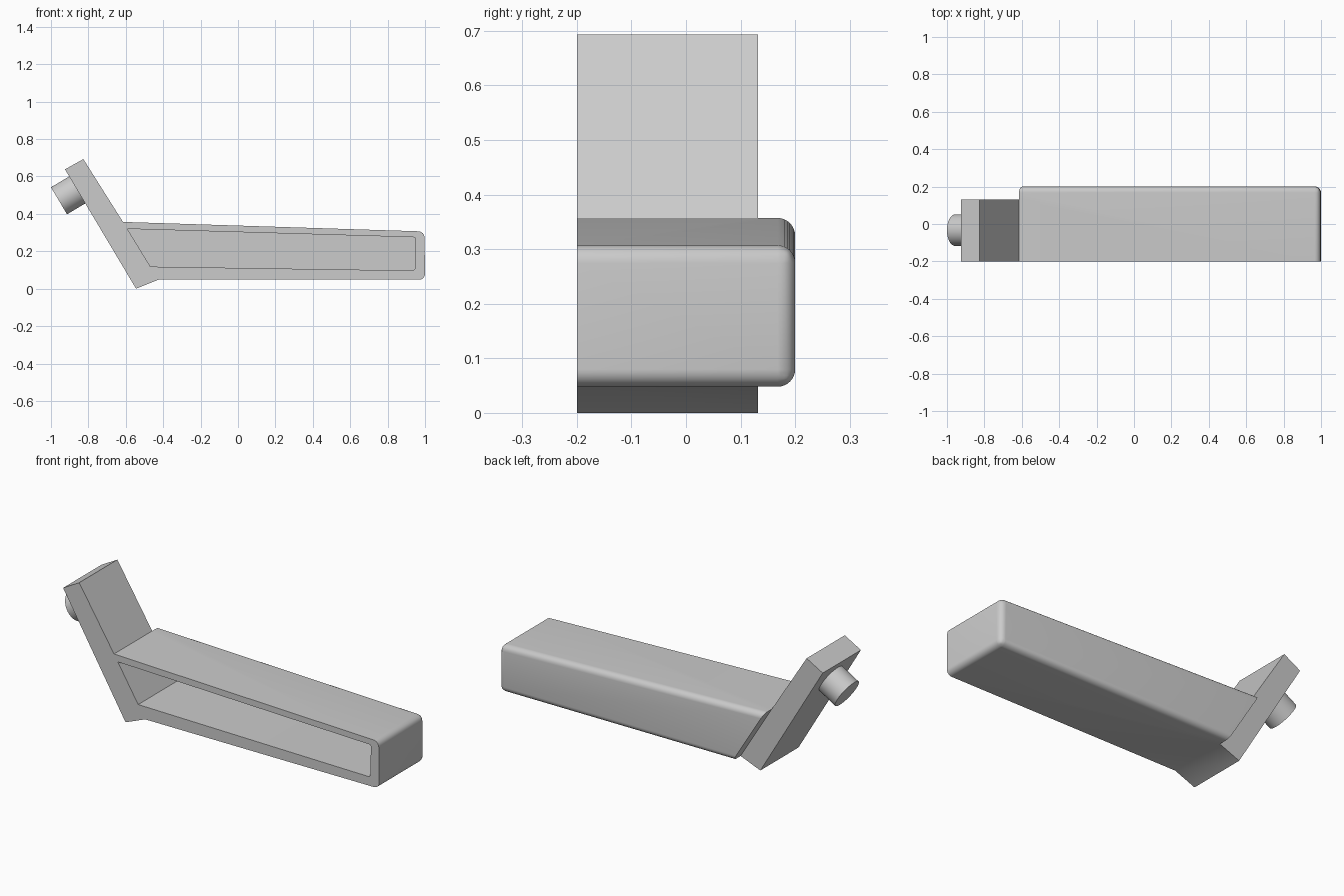
import bpy, bmesh, math
from mathutils import Vector

if "Cube" in bpy.data.objects:
    bpy.data.objects.remove(bpy.data.objects["Cube"])

grey = bpy.data.materials.new("light grey")
grey.diffuse_color = (0.6, 0.6, 0.6, 1)
grey.use_nodes = True
grey.node_tree.nodes["Principled BSDF"].inputs["Base Color"].default_value = grey.diffuse_color


def finish(name, bm, helper=False):
    bmesh.ops.recalc_face_normals(bm, faces=bm.faces)
    me = bpy.data.meshes.new(name)
    bm.to_mesh(me)
    bm.free()
    me.materials.append(grey)
    ob = bpy.data.objects.new(name, me)
    bpy.context.collection.objects.link(ob)
    ob.hide_render = helper
    if helper:
        ob.hide_set(True)
    return ob


def prism(profile, y0, y1):
    """Extrude an x-z outline from y0 to y1."""
    bm = bmesh.new()
    face = bm.faces.new([bm.verts.new((x, y0, z)) for x, z in profile])
    res = bmesh.ops.extrude_face_region(bm, geom=[face])
    for v in res["geom"]:
        if isinstance(v, bmesh.types.BMVert):
            v.co.y = y1
    return bm


def round_edges(bm, rule, radius):
    edges = [e for e in bm.edges if rule(e.verts[0].co, e.verts[1].co)]
    bmesh.ops.bevel(bm, geom=edges, offset=radius, segments=8, profile=0.5,
                    affect='EDGES', clamp_overlap=True)


def rod(name, start, end, radius, helper):
    bm = bmesh.new()
    bmesh.ops.create_cone(bm, cap_ends=True, segments=64, radius1=radius,
                          radius2=radius, depth=(end - start).length)
    rot = (end - start).to_track_quat('Z', 'Y')
    for v in bm.verts:
        v.co = rot @ v.co + (start + end) / 2
    return finish(name, bm, helper)


# Slanted mounting plate
bracket = finish("bracket", prism([(-0.925, 0.638), (-0.827, 0.693), (-0.615, 0.357),
                                   (-0.425, 0.048), (-0.545, 0.0)], -0.2, 0.132))

# Hollow arm, rounded at the back and at the free end
bm = prism([(-0.615, 0.357), (0.997, 0.306), (1.0, 0.048), (-0.425, 0.048)], -0.2, 0.2)
round_edges(bm, lambda a, b: (a.x > 0.9 and b.x > 0.9 and (abs(a.y - b.y) > 0.1 or a.y > 0.1))
            or (a.y > 0.1 and b.y > 0.1 and abs(a.x - b.x) > 0.5), 0.032)
arm = finish("arm", bm, True)

# Pocket open to the front
bm = prism([(-0.592, 0.32), (0.95, 0.275), (0.945, 0.097), (-0.468, 0.118)], -0.3, 0.152)
round_edges(bm, lambda a, b: a.x > 0.9 and b.x > 0.9 and abs(a.y - b.y) > 0.1, 0.012)
pocket = finish("pocket_cutter", bm, True)

# Tubular peg square to the plate, with a through hole
axis = Vector((0.859, 0, 0.512))
tip = Vector((-0.957, -0.033, 0.47))
peg = rod("peg", tip, tip + axis * 0.16, 0.084, True)
bore = rod("bore_cutter", tip - axis * 0.1, tip + axis * 0.4, 0.058, True)

for tool, op in ((arm, 'UNION'), (peg, 'UNION'), (pocket, 'DIFFERENCE'), (bore, 'DIFFERENCE')):
    mod = bracket.modifiers.new(tool.name, 'BOOLEAN')
    mod.object = tool
    mod.operation = op
    mod.solver = 'EXACT'

# Bake the booleans, drop the helpers and smooth the round parts
bpy.context.view_layer.objects.active = bracket
bracket.select_set(True)
for mod in list(bracket.modifiers):
    bpy.ops.object.modifier_apply(modifier=mod.name)
for tool in (arm, peg, pocket, bore):
    bpy.data.objects.remove(tool)
bpy.ops.object.shade_smooth_by_angle(angle=math.radians(30))
